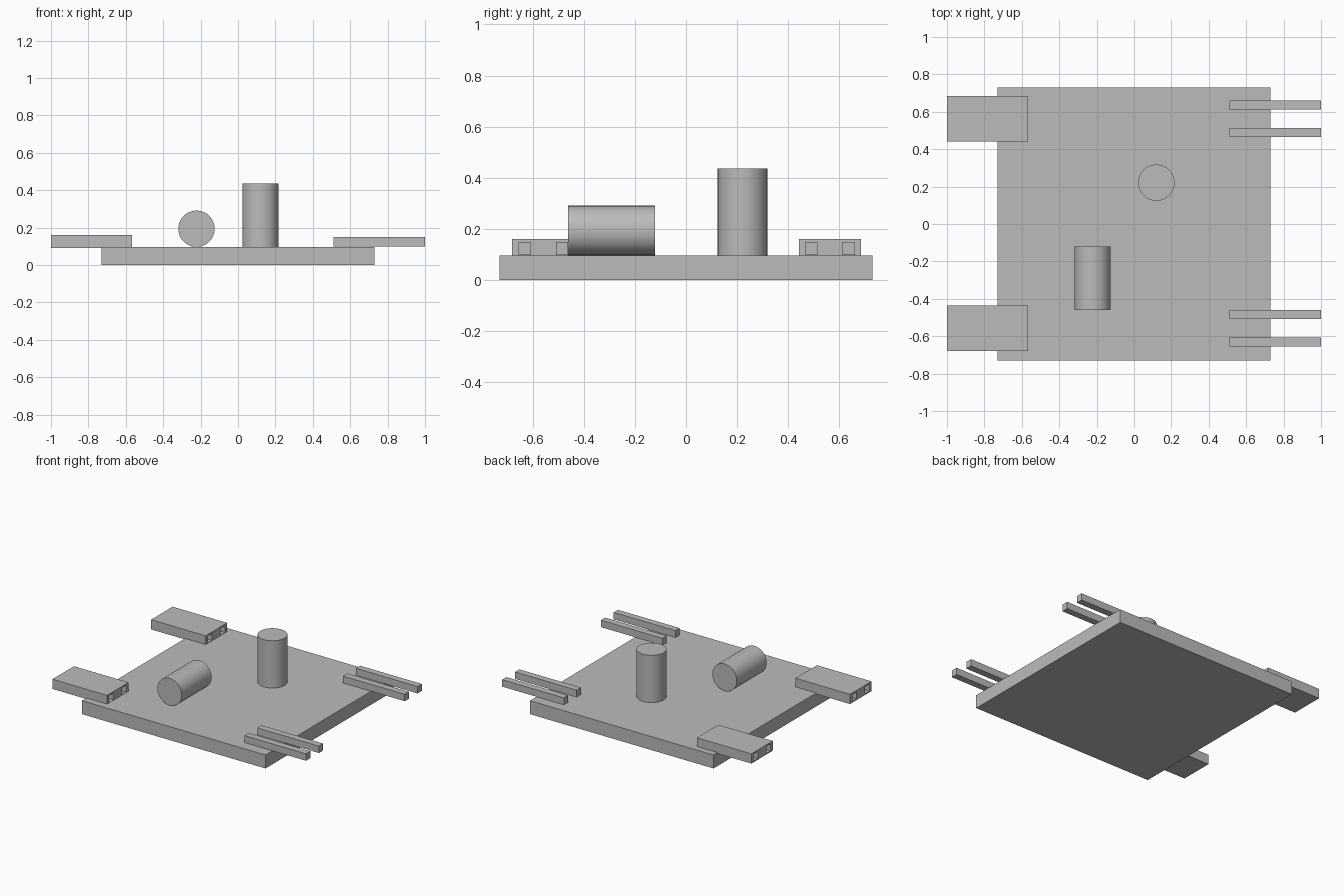
import bpy
import math

cube = bpy.data.objects.get("Cube")
if cube:
    bpy.data.objects.remove(cube, do_unlink=True)

grey = bpy.data.materials.new("mid grey")
grey.use_nodes = True
colour = (0.5, 0.5, 0.5, 1)
grey.diffuse_color = colour
grey.node_tree.nodes["Principled BSDF"].inputs["Base Color"].default_value = colour


def box(name, x, y, z):
    """Box spanning the given (low, high) ranges."""
    ranges = (x, y, z)
    bpy.ops.mesh.primitive_cube_add(size=1, location=[(a + b) / 2 for a, b in ranges])
    ob = bpy.context.object
    ob.name = name
    ob.scale = [b - a for a, b in ranges]
    bpy.ops.object.transform_apply(location=False, rotation=False, scale=True)
    ob.data.materials.append(grey)
    return ob


def cylinder(name, location, tilt=0):
    bpy.ops.mesh.primitive_cylinder_add(vertices=64, radius=0.097, depth=0.34,
                                        location=location, rotation=(tilt, 0, 0))
    ob = bpy.context.object
    ob.name = name
    ob.data.materials.append(grey)
    bpy.ops.object.shade_smooth_by_angle(angle=math.radians(30))
    return ob


# Base board
TOP = 0.097
box("board", (-0.73, 0.73), (-0.73, 0.73), (0, TOP))

# Standing and lying cylinders
cylinder("standing_cylinder", (0.12, 0.221, TOP + 0.17))
cylinder("lying_cylinder", (-0.222, -0.291, TOP + 0.097), math.pi / 2)

# Paired pins on one edge, with matching sockets on the opposite edge
PIN_Z = (TOP + 0.002, 0.149)
for side, middle in (("rear", 0.563), ("front", -0.558)):
    socket = box(side + "_socket", (-1, -0.566), (middle - 0.122, middle + 0.122),
                 (0.09, 0.16))
    for label, offset in (("outer", -0.073), ("inner", 0.073)):
        y = middle + offset
        span = (y - 0.024, y + 0.024)
        box(f"{side}_{label}_pin", (0.51, 1), span, PIN_Z)

        # Through hole that receives a pin
        cutter = box("hole_cutter", (-1.1, -0.5), span, PIN_Z)
        cutter.hide_render = True
        cut = socket.modifiers.new("pin hole", "BOOLEAN")
        cut.operation = "DIFFERENCE"
        cut.solver = "EXACT"
        cut.object = cutter
        bpy.context.view_layer.objects.active = socket
        bpy.ops.object.modifier_apply(modifier=cut.name)
        bpy.data.objects.remove(cutter, do_unlink=True)
